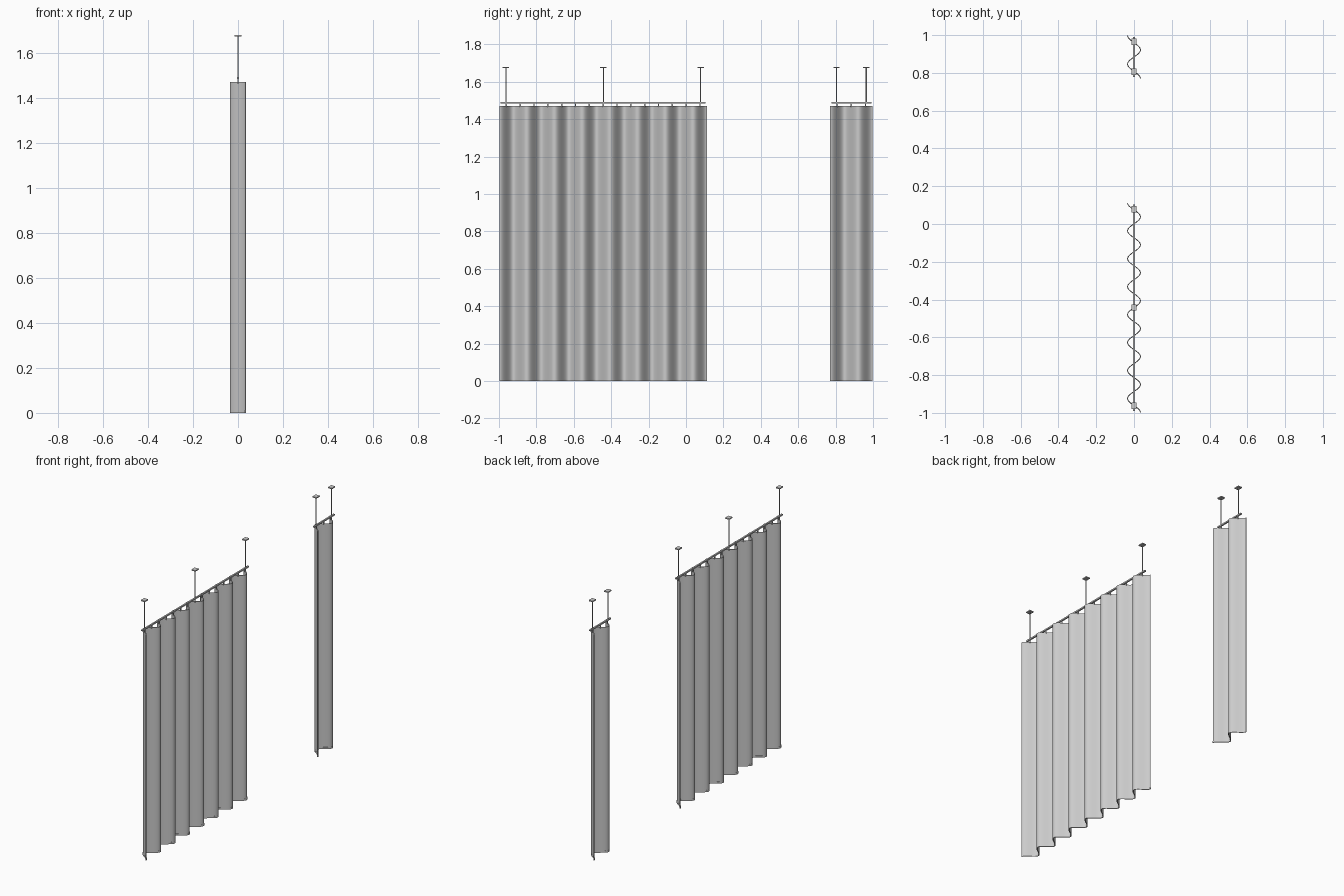
import bpy, bmesh, math
from mathutils import Matrix

if "Cube" in bpy.data.objects:
    bpy.data.objects.remove(bpy.data.objects["Cube"])

AMP = 0.034        # fold depth each side of the rail
TOP = 1.47         # top of the cloth
RAIL_Z = 1.488


def finish(bm, name, smooth=False):
    bmesh.ops.recalc_face_normals(bm, faces=bm.faces)
    me = bpy.data.meshes.new(name)
    bm.to_mesh(me)
    bm.free()
    ob = bpy.data.objects.new(name, me)
    bpy.context.collection.objects.link(ob)
    if smooth:
        bpy.context.view_layer.objects.active = ob
        ob.select_set(True)
        bpy.ops.object.shade_smooth_by_angle(angle=math.radians(40))
        ob.select_set(False)
    return ob


def add_box(bm, centre, size):
    bmesh.ops.create_cube(bm, size=1, matrix=Matrix.Translation(centre) @ Matrix.Diagonal((*size, 1)))


def add_rod(bm, x, y, z0, z1, r):
    bmesh.ops.create_cone(bm, cap_ends=True, segments=12, radius1=r, radius2=r, depth=z1 - z0,
                          matrix=Matrix.Translation((x, y, (z0 + z1) / 2)))


def wavy_sheet(name, y0, y1, folds, z0, z1, thick):
    # cosine folds swept vertically as a thin closed sheet
    bm = bmesh.new()
    n = folds * 14
    rings = []
    for i in range(n + 1):
        a = math.pi * folds * i / n
        y = y1 + (y0 - y1) * i / n
        x = -AMP * math.cos(a)
        slope = AMP * math.sin(a) * math.pi * folds / (y0 - y1)
        l = math.hypot(1, slope)
        nx, ny = thick / 2 / l, -slope * thick / 2 / l
        rings.append([bm.verts.new(p) for p in (
            (x + nx, y + ny, z0), (x + nx, y + ny, z1),
            (x - nx, y - ny, z1), (x - nx, y - ny, z0))])
    for a, b in zip(rings, rings[1:]):
        for k in range(4):
            bm.faces.new((a[k], a[(k + 1) % 4], b[(k + 1) % 4], b[k]))
    bm.faces.new(rings[0])
    bm.faces.new(rings[-1])
    return finish(bm, name, True)


def curtain(name, y0, y1, folds, rods):
    # cloth and bottom hem
    wavy_sheet(name + "_cloth", y0, y1, folds, 0.0, TOP, 0.003)
    wavy_sheet(name + "_hem", y0, y1, folds, 0.0, 0.012, 0.005)

    # ceiling-hung rail
    bm = bmesh.new()
    add_box(bm, (0, (y0 + y1) / 2, RAIL_Z), (0.01, y1 - y0 - 0.015, 0.009))
    finish(bm, name + "_rail")

    # gliders where the cloth crosses under the rail
    bm = bmesh.new()
    step = (y1 - y0) / folds
    for i in range(folds):
        add_box(bm, (0, y1 - (i + 0.5) * step, 1.475), (0.005, 0.007, 0.022))
    finish(bm, name + "_gliders")

    # suspension rods with square ceiling plates
    bm = bmesh.new()
    for y in rods:
        add_rod(bm, 0, y, RAIL_Z, 1.675, 0.003)
        add_box(bm, (0, y, 1.676), (0.029, 0.034, 0.007))
    finish(bm, name + "_hangers", True)


curtain("wide_curtain", -0.998, 0.112, 15, (-0.963, -0.442, 0.078))
curtain("narrow_curtain", 0.77, 0.998, 3, (0.805, 0.964))
